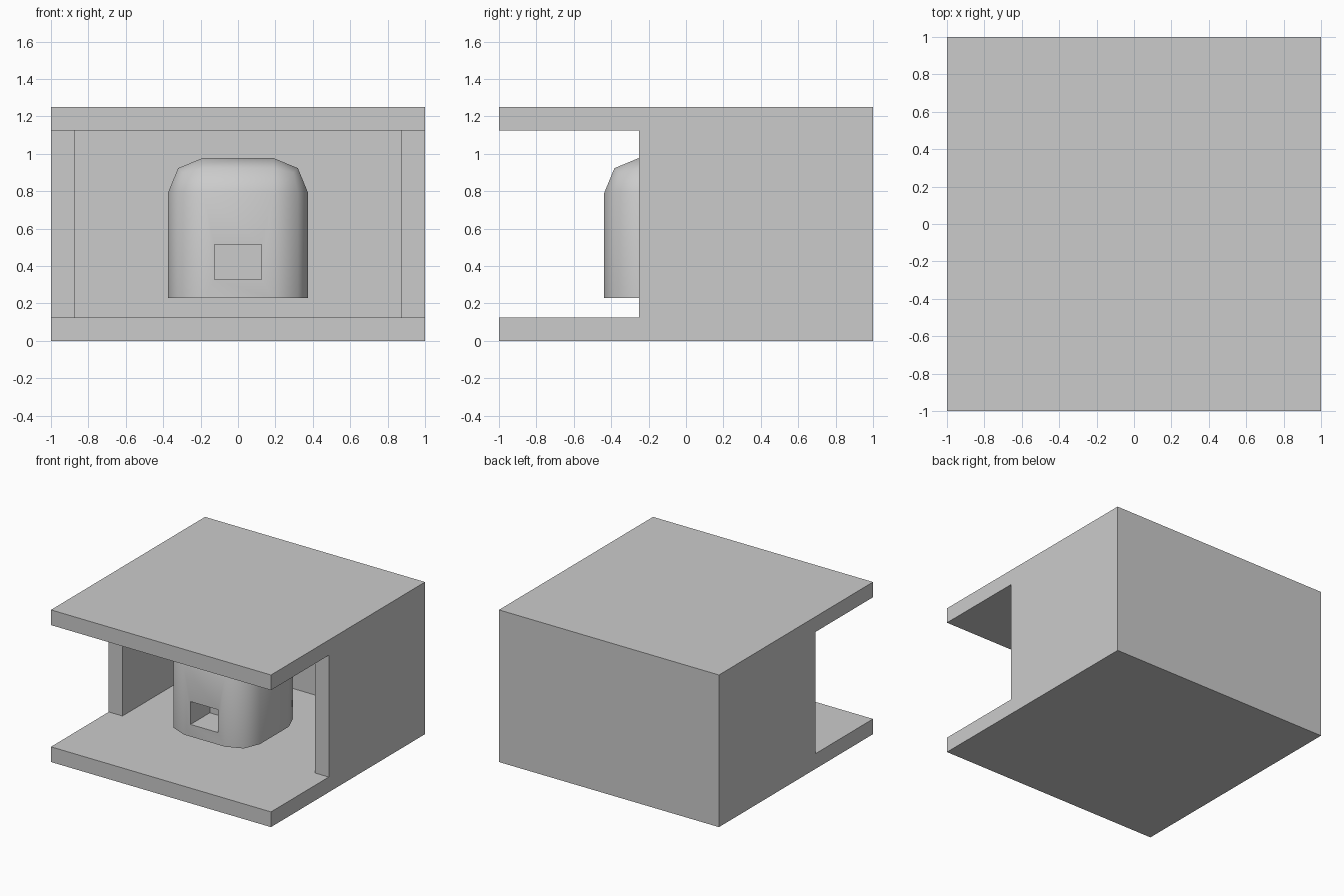
import bpy, bmesh
from math import radians

if "Cube" in bpy.data.objects:
    bpy.data.objects.remove(bpy.data.objects["Cube"])


def box(name, lo, hi, bevel=0.0):
    """Axis-aligned box; an optional bevel rounds every edge except the bottom rim."""
    bm = bmesh.new()
    bmesh.ops.create_cube(bm, size=1)
    for v in bm.verts:
        v.co = [(a + b) / 2 + c * (b - a) for a, b, c in zip(lo, hi, v.co)]
    if bevel:
        edges = [e for e in bm.edges if max(v.co.z for v in e.verts) > lo[2] + 1e-4]
        bmesh.ops.bevel(bm, geom=edges, offset=bevel, segments=2, profile=0.5,
                        affect='EDGES', clamp_overlap=True)
    mesh = bpy.data.meshes.new(name)
    bm.to_mesh(mesh)
    bm.free()
    obj = bpy.data.objects.new(name, mesh)
    bpy.context.collection.objects.link(obj)
    return obj


def cut(obj, lo, hi):
    """Subtract a box from obj and discard the cutter."""
    cutter = box("cutter", lo, hi)
    cutter.hide_render = True
    mod = obj.modifiers.new("cut", 'BOOLEAN')
    mod.operation = 'DIFFERENCE'
    mod.solver = 'EXACT'
    mod.object = cutter
    bpy.context.view_layer.objects.active = obj
    bpy.ops.object.modifier_apply(modifier=mod.name)
    bpy.data.objects.remove(cutter)


# Housing: hollow box with side walls set back between the floor and roof slabs
housing = box("housing", (-1, -1, 0), (1, 1, 1.25))
cut(housing, (-0.875, -1.5, 0.125), (0.875, 0.875, 1.125))
cut(housing, (-1.5, -1.5, 0.125), (1.5, -0.25, 1.125))

# Floating rounded block with a flat base
block = box("rounded_block", (-0.375, -0.4375, 0.2285), (0.375, 0.3125, 0.9785), 0.1875)

# Rectangular pocket in the block's front
cut(block, (-0.125, -0.6, 0.328), (0.125, -0.1875, 0.5155))

bpy.ops.object.select_all(action='DESELECT')
block.select_set(True)
bpy.context.view_layer.objects.active = block
bpy.ops.object.shade_smooth_by_angle(angle=radians(60))
